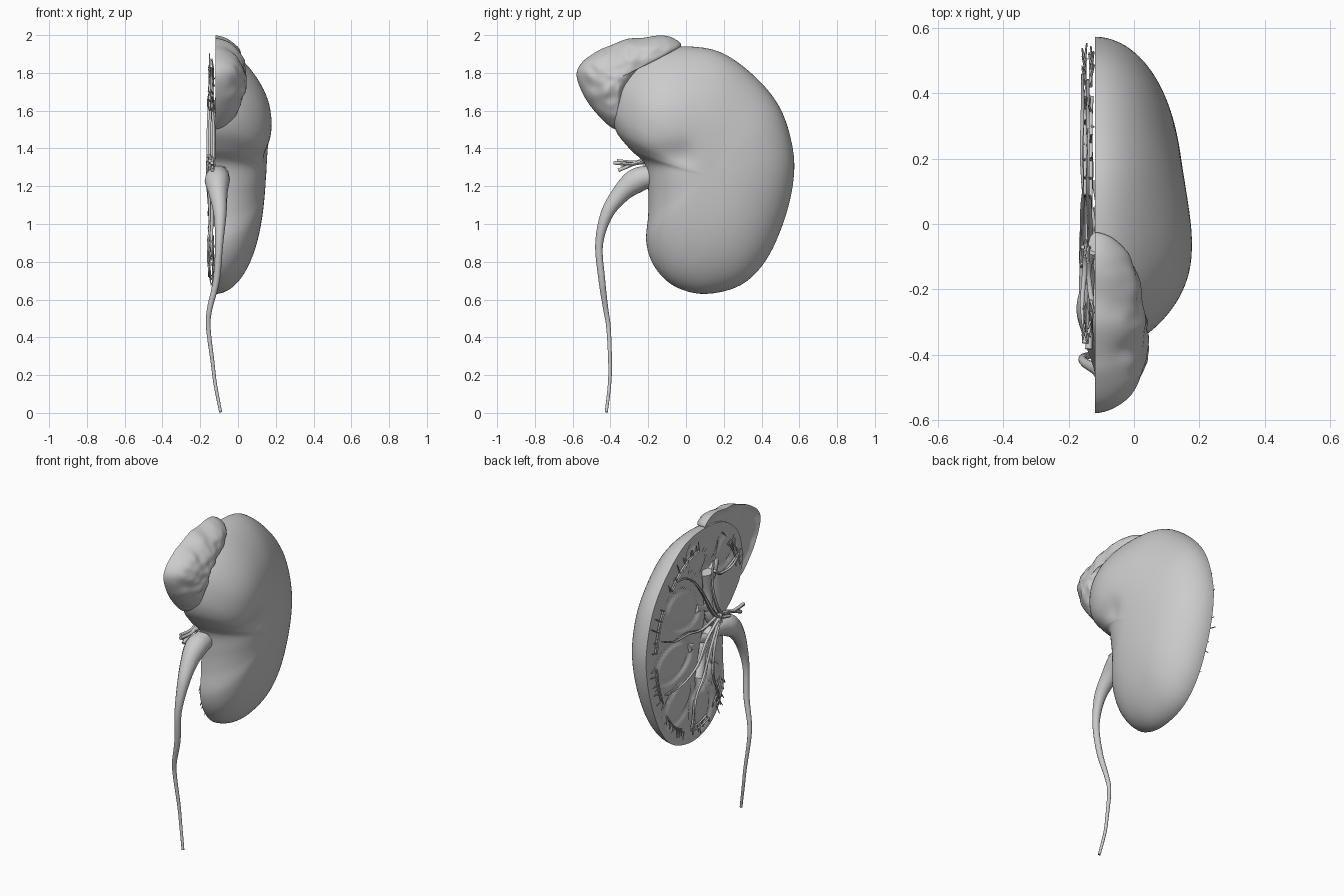
import bpy, bmesh, math, random
from mathutils import Vector, noise

if "Cube" in bpy.data.objects:
    bpy.data.objects.remove(bpy.data.objects["Cube"])

random.seed(4)
CUT = -0.12  # x of the section plane


def spline(pts, steps, closed=False):
    """Catmull-Rom resampling of a list of tuples."""
    p = [Vector(q) for q in pts]
    n = len(p)
    get = (lambda i: p[i % n]) if closed else (lambda i: p[max(0, min(n - 1, i))])
    out = []
    for i in range(n if closed else n - 1):
        a, b, c, d = get(i - 1), get(i), get(i + 1), get(i + 2)
        for k in range(steps):
            t = k / steps
            out.append(0.5 * (2 * b + (c - a) * t + (2 * a - 5 * b + 4 * c - d) * t * t
                              + (3 * b - a - 3 * c + d) * t ** 3))
    if not closed:
        out.append(p[-1])
    return out


def smooth(ob, angle=50):
    bpy.ops.object.select_all(action='DESELECT')
    ob.select_set(True)
    bpy.context.view_layer.objects.active = ob
    bpy.ops.object.shade_smooth_by_angle(angle=math.radians(angle))


def half_body(name, outline, centre, front, back, steps=7, rings=36):
    """Closed half solid: domed front and sectioned back sharing one rim."""
    rim = spline(outline, steps, True)
    c = Vector(centre)
    bm = bmesh.new()

    def loop(s, fn):
        pts = [c + (q - c) * s for q in rim]
        return [bm.verts.new((fn(q.x, q.y, s), q.x, q.y)) for q in pts]

    edge = loop(1, lambda y, z, s: CUT)
    n = len(edge)
    for fn in (front, back):
        prev = edge
        for r in range(1, rings):
            cur = loop(math.cos(r / rings * math.pi / 2) if fn is front else 1 - r / rings, fn)
            for i in range(n):
                j = (i + 1) % n
                bm.faces.new((prev[i], prev[j], cur[j], cur[i]))
            prev = cur
        mid = bm.verts.new((fn(c.x, c.y, 0), c.x, c.y))
        for i in range(n):
            bm.faces.new((prev[i], prev[(i + 1) % n], mid))
    bmesh.ops.recalc_face_normals(bm, faces=bm.faces)
    me = bpy.data.meshes.new(name)
    bm.to_mesh(me)
    bm.free()
    ob = bpy.data.objects.new(name, me)
    bpy.context.collection.objects.link(ob)
    smooth(ob)
    return ob


def tubes(name, paths, steps=6, res=3):
    """Tapered tubes; each path point is (x, y, z, radius)."""
    cu = bpy.data.curves.new(name, 'CURVE')
    cu.dimensions = '3D'
    cu.bevel_depth = 1
    cu.bevel_resolution = res
    cu.use_fill_caps = True
    for path in paths:
        pts = spline(path, steps)
        sp = cu.splines.new('POLY')
        sp.points.add(len(pts) - 1)
        for q, v in zip(sp.points, pts):
            q.co = (v[0], v[1], v[2], 1)
            q.radius = max(v[3], 0.001)
    ob = bpy.data.objects.new(name, cu)
    bpy.context.collection.objects.link(ob)
    bpy.ops.object.select_all(action='DESELECT')
    ob.select_set(True)
    bpy.context.view_layer.objects.active = ob
    bpy.ops.object.convert(target='MESH')
    smooth(bpy.context.object, 60)


def seg_dist(y, z, line):
    """Distance from a point to a polyline in the section plane."""
    best, p = 9, Vector((y, z))
    for a, b in zip(line, line[1:]):
        a, b = Vector(a), Vector(b)
        t = max(0, min(1, (p - a).dot(b - a) / (b - a).length_squared))
        best = min(best, (p - a - (b - a) * t).length)
    return best


def gauss(d, w):
    return math.exp(-(d / w) ** 2)


# Kidney: bean outline, upper lobe bulge, crease from the hilum, sectioned face
KIDNEY = [(-.03, 1.94), (.18, 1.91), (.365, 1.78), (.50, 1.61), (.566, 1.395), (.566, 1.21),
          (.513, 1.0), (.418, .80), (.286, .675), (.10, .63), (-.06, .67), (-.164, .77),
          (-.21, .90), (-.20, 1.05), (-.20, 1.18), (-.217, 1.315), (-.296, 1.395),
          (-.375, 1.50), (-.398, 1.63), (-.355, 1.79), (-.22, 1.905)]
SINUS = [(-.07, 1.66), (-.10, 1.36), (-.05, 1.2), (.0, 1.0)]
CREASE = [(-.28, 1.325), (-.02, 1.365)]
# Pyramids: centre y, z, half length, half width, and the point their tip aims at
PYRAMIDS = [(-.23, 1.74, .11, .09, -.08, 1.6), (.05, 1.77, .12, .085, -.05, 1.6),
            (.20, 1.51, .17, .12, -.08, 1.42), (.30, 1.21, .17, .11, -.03, 1.25),
            (.24, .93, .16, .10, 0, 1.08), (.02, .82, .13, .10, 0, 1.05),
            (-.12, .98, .09, .06, 0, 1.08)]


def kidney_front(y, z, s):
    lobe = gauss(math.hypot(y + .12, z - 1.60), .30)
    h = .260 + .055 * lobe
    h -= .025 * gauss(seg_dist(y, z, CREASE), .07)
    return CUT + h * math.sqrt(max(0, 1 - s ** (2.2 + 1.1 * lobe)))


def kidney_back(y, z, s):
    depth = .05 * gauss(seg_dist(y, z, SINUS), .055)
    for cy, cz, a, b, ty, tz in PYRAMIDS:
        ang = math.atan2(tz - cz, ty - cy)
        u = (y - cy) * math.cos(ang) + (z - cz) * math.sin(ang)
        v = (z - cz) * math.cos(ang) - (y - cy) * math.sin(ang)
        d = math.hypot(u / a, v / b)
        depth += .014 * gauss(d - 1, .15)
    return CUT + depth * min(1, (1 - s) / .08)


half_body("kidney", KIDNEY, (.12, 1.25), kidney_front, kidney_back)

# Adrenal gland: lumpy cap tucked against the upper pole
ADRENAL = [(-.03, 1.935), (-.07, 1.985), (-.14, 1.998), (-.23, 1.985), (-.31, 1.98),
           (-.40, 1.945), (-.47, 1.915), (-.555, 1.85), (-.577, 1.77), (-.51, 1.63),
           (-.385, 1.505), (-.345, 1.56), (-.31, 1.70), (-.19, 1.85)]


def lump(y, z):
    return noise.noise((y * 9, z * 9, 1)) + .5 * noise.noise((y * 20, z * 20, 5))


half_body("adrenal_gland", ADRENAL, (-.36, 1.77),
          lambda y, z, s: CUT + (.16 + .028 * lump(y, z)) * (1 - s ** 2.4) ** .55,
          lambda y, z, s: CUT + min(1, (1 - s) * 6) * (.012 + .008 * lump(y, z)),
          steps=8, rings=24)

# Ureter with its funnel-shaped pelvis
tubes("ureter", [[(-.10, -.12, 1.26, .045), (-.105, -.20, 1.25, .06), (-.11, -.27, 1.225, .066),
                  (-.105, -.345, 1.16, .05), (-.095, -.42, 1.05, .034), (-.10, -.46, .89, .021),
                  (-.115, -.445, .70, .018), (-.15, -.425, .55, .014), (-.157, -.41, .45, .012),
                  (-.135, -.402, .27, .01), (-.12, -.405, .15, .009), (-.092, -.422, .004, .008)]],
      steps=8, res=5)

# Calyces: branches of the pelvis lying in the sinus
C = -.095
tubes("calyces", [
    [(C, -.18, 1.27, .05), (C, -.10, 1.36, .035), (C, -.08, 1.5, .028), (C, -.06, 1.64, .045)],
    [(C, -.08, 1.55, .025), (C, -.13, 1.64, .03), (C, -.16, 1.69, .02)],
    [(C, -.18, 1.25, .05), (C, -.06, 1.2, .04), (C, -.02, 1.1, .03), (C, .02, 1.0, .045)],
    [(C, -.06, 1.22, .03), (C, .04, 1.24, .022), (C, .13, 1.23, .035)],
    [(C, -.09, 1.4, .025), (C, -.02, 1.43, .022), (C, .05, 1.45, .03)]], res=4)

# Blood vessels: trunks from the hilum, branches between pyramids, arcs with twigs
BRANCHES = [
    [(-.365, 1.335), (-.25, 1.33), (-.13, 1.375), (-.06, 1.55), (-.06, 1.7), (-.10, 1.84)],
    [(-.21, 1.32), (-.08, 1.37), (.05, 1.56), (.13, 1.66), (.22, 1.72), (.31, 1.73)],
    [(-.34, 1.295), (-.15, 1.36), (.05, 1.33), (.2, 1.36), (.34, 1.365), (.46, 1.41)],
    [(-.13, 1.36), (.0, 1.25), (.10, 1.12), (.25, 1.06), (.41, 1.05)],
    [(-.12, 1.36), (-.03, 1.2), (.03, 1.03), (.12, .92), (.13, .80), (.15, .72)],
    [(-.14, 1.35), (-.07, 1.18), (-.06, 1.0), (-.09, .9), (-.12, .79)],
    [(-.07, 1.66), (-.13, 1.62), (-.24, 1.63), (-.32, 1.69)]]
# Arcs follow the outline: the span of rim points each one covers
RIM = spline(KIDNEY, 6, True)
ARCS = [(3, 14), (17, 27), (29, 39), (41, 51), (53, 61), (63, 72), (109, 119)]


def vessel_set(name, x, shift, size):
    paths = []
    for br in BRANCHES:
        m = len(br) - 1
        paths.append([(x - random.uniform(-.004, .01), y + shift, z + shift * .6,
                       size * (1 - .55 * i / m)) for i, (y, z) in enumerate(br)])
    c = Vector((.1, 1.27))
    for a, b in ARCS:
        arc = [c + (RIM[i % len(RIM)] - c) * (.86 + shift) for i in range(a, b, 2)]
        paths.append([(x, q.x, q.y, size * .5) for q in arc])
        for q in arc:
            o = (q - c).normalized() * random.uniform(.03, .05)
            w = random.uniform(-.02, .02)
            paths.append([(x, q.x, q.y, size * .4),
                          (x - random.uniform(-.01, .01), q.x + o.x + w,
                           q.y + o.y + w, size * .25)])
    tubes(name, paths, steps=4, res=1)


vessel_set("arteries", -.150, .0, .010)
vessel_set("veins", -.132, -.018, .011)
